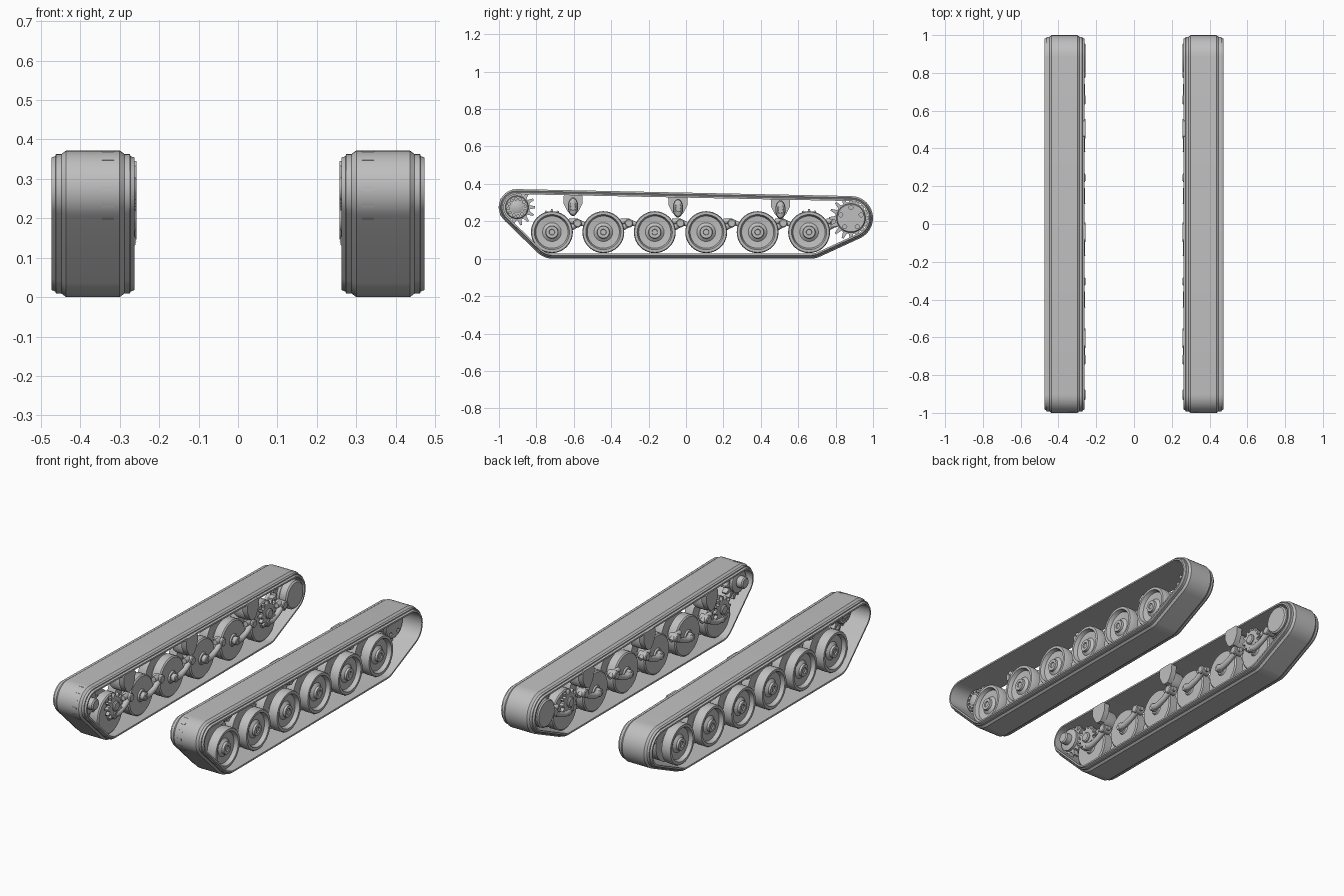
import bpy, bmesh
from math import sin, cos, pi, atan2, acos, hypot
from mathutils import Vector

if "Cube" in bpy.data.objects:
    bpy.data.objects.remove(bpy.data.objects["Cube"])

grey = bpy.data.materials.new("steel_grey")
grey.use_nodes = True
grey.diffuse_color = (0.52, 0.52, 0.52, 1)
grey.node_tree.nodes["Principled BSDF"].inputs["Base Color"].default_value = (0.52, 0.52, 0.52, 1)

MID = 0.368                                   # x of the track centre line
WHEELS = [-0.717 + 0.275 * i for i in range(6)]
AXLE_Z = 0.142
IDLER, SPROCKET = (-0.904, 0.275), (0.882, 0.217)


def make(name, loops, closed=False, mirror=True):
    """Skin a list of equal vertex loops; cap the ends unless closed."""
    bm = bmesh.new()
    rings = [[bm.verts.new(p) for p in loop] for loop in loops]
    pairs = list(zip(rings, rings[1:]))
    if closed:
        pairs.append((rings[-1], rings[0]))
    else:
        bm.faces.new(rings[0])
        bm.faces.new(rings[-1])
    for a, b in pairs:
        for i in range(len(a)):
            j = (i + 1) % len(a)
            bm.faces.new((a[i], a[j], b[j], b[i]))
    bmesh.ops.recalc_face_normals(bm, faces=bm.faces)
    mesh = bpy.data.meshes.new(name)
    bm.to_mesh(mesh)
    bm.free()
    mesh.materials.append(grey)
    obj = bpy.data.objects.new(name, mesh)
    bpy.context.collection.objects.link(obj)
    if mirror:
        finish(obj)
    return obj


def finish(obj):
    bpy.ops.object.select_all(action='DESELECT')
    obj.select_set(True)
    bpy.context.view_layer.objects.active = obj
    bpy.ops.object.shade_smooth_by_angle(angle=0.6)
    obj.modifiers.new("Mirror", 'MIRROR').use_mirror_merge = False


def lathe(name, profile, centre, n=32, squash=1, mirror=True):
    """Profile of (x, radius) pairs turned about an axis along x."""
    y, z = centre
    return make(name, [[(x, y + squash * r * cos(2 * pi * i / n), z + r * sin(2 * pi * i / n))
                        for i in range(n)] for x, r in profile], mirror=mirror)


def prism(name, outline, x0, x1, mirror=True):
    return make(name, [[(x, y, z) for y, z in outline] for x in (x0, x1)], mirror=mirror)


def gear(name, centre, root, tip, teeth, x0, x1, mirror=True):
    pts = []
    for t in range(teeth):
        for step, r in ((-0.33, root), (-0.12, tip), (0.12, tip), (0.33, root)):
            a = 2 * pi * (t + step) / teeth
            pts.append((centre[0] + r * cos(a), centre[1] + r * sin(a)))
    return prism(name, pts, x0, x1, mirror)


def drill(obj, centre, ring, count, radius, x0, x1):
    """Cut a circle of bolt holes, then mirror the part."""
    for i in range(count):
        a = 2 * pi * (i + 0.25) / count
        c = (centre[0] + ring * cos(a), centre[1] + ring * sin(a))
        cutter = lathe("hole_cutter", [(x0, radius), (x1, radius)], c, 10, mirror=False)
        cutter.hide_render = True
        mod = obj.modifiers.new("Hole", 'BOOLEAN')
        mod.operation, mod.solver, mod.object = 'DIFFERENCE', 'EXACT', cutter
        bpy.context.view_layer.objects.active = obj
        bpy.ops.object.modifier_apply(modifier=mod.name)
        bpy.data.objects.remove(cutter)
    finish(obj)


def tube(name, points, radii, n=12):
    pts = [Vector(p) for p in points]
    loops = []
    for i, p in enumerate(pts):
        d = (pts[min(i + 1, len(pts) - 1)] - pts[max(i - 1, 0)]).normalized()
        u = d.orthogonal().normalized() if abs(d.x) > 0.9 else d.cross(Vector((1, 0, 0))).normalized()
        v = d.cross(u)
        loops.append([p + radii[i] * (cos(2 * pi * k / n) * u + sin(2 * pi * k / n) * v) for k in range(n)])
    return make(name, loops)


def belt_path(steps=14):
    """Outline (point, normal) of a belt wrapped round four circles."""
    circles = [(*IDLER, 0.097), (-0.71, 0.125, 0.125), (0.665, 0.125, 0.125), (*SPROCKET, 0.118)]
    angles = []
    for a, b in zip(circles, circles[1:] + circles[:1]):
        dy, dz = b[0] - a[0], b[1] - a[1]
        angles.append(atan2(dz, dy) - acos((a[2] - b[2]) / hypot(dy, dz)))
    path = []
    for i, (y, z, r) in enumerate(circles):
        start = angles[i - 1]
        sweep = (angles[i] - start) % (2 * pi)
        for k in range(steps + 1):
            t = start + sweep * k / steps
            path.append((y + r * cos(t), z + r * sin(t), cos(t), sin(t)))
    return path


# Track belt: stepped cross-section of (half width, depth) swept round the path
half = [(0.068, 0), (0.08, 0.009), (0.094, 0.009), (0.095, 0.014), (0.105, 0.018), (0.105, 0.027)]
section = [(MID - w, d) for w, d in reversed(half)] + [(MID + w, d) for w, d in half]
make("track_belt", [[(x, y - d * ny, z - d * nz) for x, d in section]
                    for y, z, ny, nz in belt_path()], closed=True)

# Road wheels: twin dished discs with a hub
wheel = [(0.29, 0.03), (0.298, 0.035), (0.298, 0.105), (0.304, 0.112), (0.35, 0.112), (0.352, 0.06),
         (0.384, 0.06), (0.386, 0.112), (0.432, 0.112), (0.438, 0.108), (0.438, 0.094), (0.416, 0.086),
         (0.412, 0.05), (0.424, 0.034), (0.436, 0.032), (0.436, 0.016), (0.43, 0.014)]
for i, y in enumerate(WHEELS):
    lathe(f"road_wheel_{i + 1}", wheel, (y, AXLE_Z), 40)
    # Swing arm with its pivot
    py, pz = y + 0.137, 0.19
    tube(f"swing_arm_{i + 1}",
         [(0.278, y, AXLE_Z), (0.276, y + 0.04, AXLE_Z - 0.002), (0.276, y + 0.09, AXLE_Z + 0.015),
          (0.278, py - 0.015, pz - 0.012), (0.28, py, pz)], [0.02, 0.017, 0.015, 0.017, 0.02])
    lathe(f"arm_axle_{i + 1}", [(0.264, 0.018), (0.268, 0.022), (0.3, 0.022)], (y, AXLE_Z), 20)
    lathe(f"arm_pivot_{i + 1}", [(0.258, 0.018), (0.262, 0.023), (0.31, 0.023), (0.314, 0.018)], (py, pz), 20)
    # Short bump stop beside the pivot
    tube(f"bump_stop_{i + 1}", [(0.285, py - 0.045, pz + 0.01), (0.285, py, pz + 0.008),
                               (0.285, py + 0.035, pz - 0.006)], [0.014, 0.016, 0.012])

# Toothed damper mounts behind the end wheels
for name, y in (("front", WHEELS[0]), ("rear", WHEELS[-1])):
    gear(f"{name}_damper_gear", (y, 0.195), 0.052, 0.07, 12, 0.268, 0.288)
    lathe(f"{name}_damper_cap", [(0.257, 0.022), (0.262, 0.028), (0.27, 0.028)], (y, 0.195), 20)

# Return rollers on shield-shaped brackets
shield = [(-0.04, 0.062), (0.04, 0.062), (0.052, 0.05), (0.05, 0.01), (0.03, -0.03),
          (0.014, -0.045), (-0.014, -0.045), (-0.03, -0.03), (-0.05, 0.01), (-0.052, 0.05)]
for i, y in enumerate((-0.604, -0.043, 0.505)):
    z = 0.283 - 0.008 * i
    prism(f"roller_bracket_{i + 1}", [(y + a, z + b) for a, b in shield], 0.258, 0.29)
    lathe(f"return_roller_{i + 1}", [(0.285, 0.05), (0.35, 0.05), (0.365, 0.044), (0.372, 0.03)],
          (y, z - 0.005), 24, 0.55)
    lathe(f"roller_cap_{i + 1}", [(0.36, 0.022), (0.38, 0.02)], (y, z - 0.005), 16, 0.6)

# Front idler: toothed ring, drilled face and inner mount
gear("idler_teeth", IDLER, 0.07, 0.098, 14, 0.315, 0.345)
face = lathe("idler_face", [(0.295, 0.05), (0.3, 0.062), (0.36, 0.062), (0.365, 0.058)], IDLER, 36, mirror=False)
drill(face, IDLER, 0.046, 12, 0.007, 0.35, 0.4)
lathe("idler_hub", [(0.258, 0.026), (0.264, 0.032), (0.37, 0.032), (0.374, 0.026)], IDLER, 24)

# Rear sprocket: toothed ring, drilled face and drive housing
gear("sprocket_teeth", SPROCKET, 0.085, 0.117, 16, 0.32, 0.35)
face = lathe("sprocket_face", [(0.3, 0.07), (0.305, 0.078), (0.36, 0.078), (0.365, 0.073)], SPROCKET, 40, mirror=False)
drill(face, SPROCKET, 0.057, 5, 0.011, 0.35, 0.4)
lathe("drive_housing", [(0.257, 0.07), (0.264, 0.078), (0.302, 0.078)], SPROCKET, 36)
